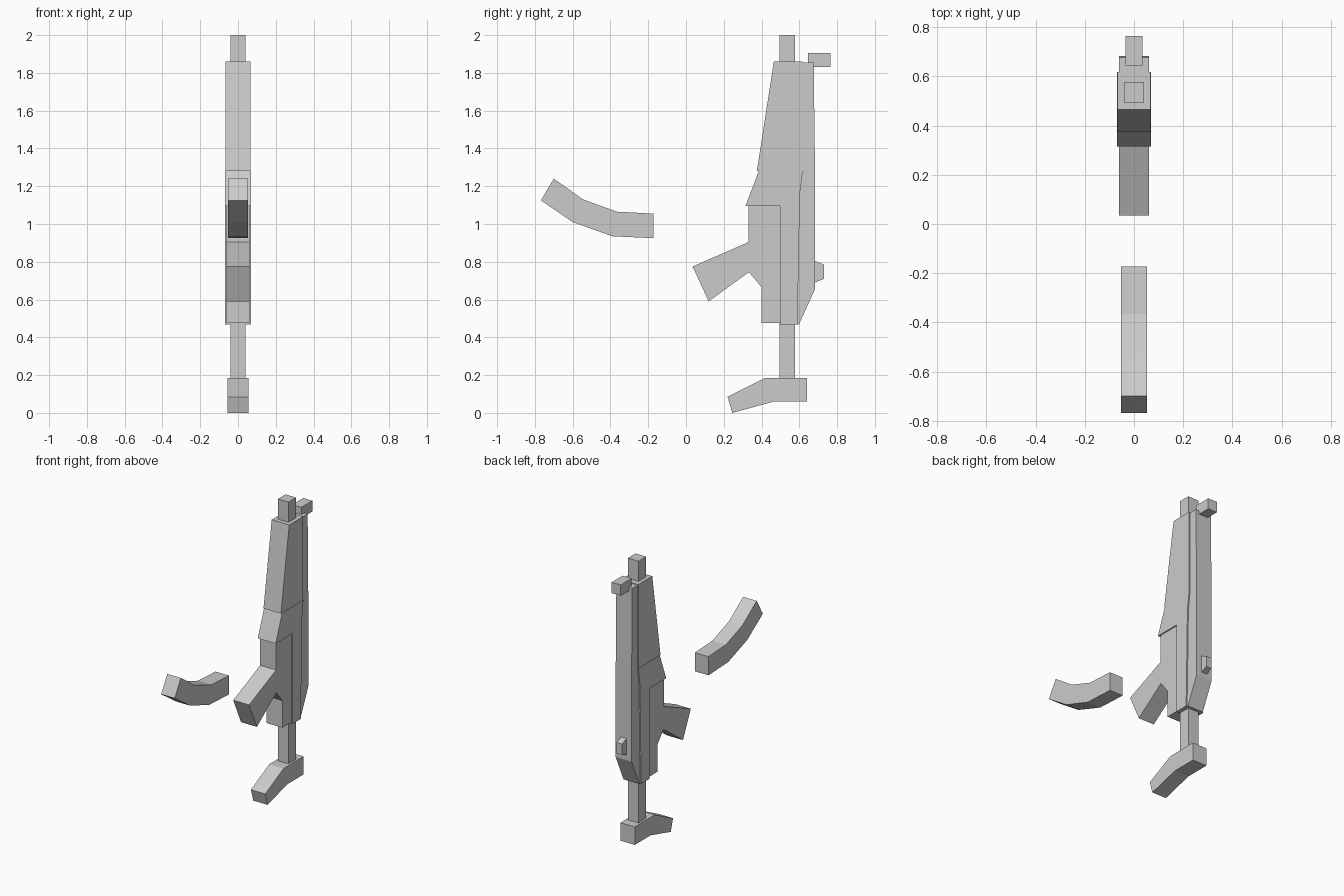
import bpy
import bmesh

cube = bpy.data.objects.get("Cube")
if cube:
    bpy.data.objects.remove(cube, do_unlink=True)

grey = bpy.data.materials.new("plain_grey")
grey.use_nodes = True
COLOR = (0.6, 0.6, 0.6, 1)
grey.diffuse_color = COLOR
grey.node_tree.nodes["Principled BSDF"].inputs["Base Color"].default_value = COLOR


def slab(name, half_width, profile):
    """Extrude a (y, z) side profile symmetrically across x."""
    bm = bmesh.new()
    face = bm.faces.new([bm.verts.new((-half_width, y, z)) for y, z in profile])
    ext = bmesh.ops.extrude_face_region(bm, geom=[face])
    verts = [g for g in ext["geom"] if isinstance(g, bmesh.types.BMVert)]
    bmesh.ops.translate(bm, verts=verts, vec=(2 * half_width, 0, 0))
    bmesh.ops.recalc_face_normals(bm, faces=bm.faces)
    mesh = bpy.data.meshes.new(name)
    bm.to_mesh(mesh)
    bm.free()
    mesh.materials.append(grey)
    obj = bpy.data.objects.new(name, mesh)
    bpy.context.collection.objects.link(obj)
    return obj


def box(name, half_width, y0, y1, z0, z1):
    return slab(name, half_width, [(y0, z0), (y1, z0), (y1, z1), (y0, z1)])


# Barrel at the top and stock rod at the bottom
box("barrel", 0.041, 0.495, 0.578, 1.8, 2.0)
box("stock_rod", 0.041, 0.495, 0.578, 0.15, 0.5)

# Angled shoulder rest
slab("stock_rest", 0.055, [(0.64, 0.06), (0.64, 0.185), (0.42, 0.185),
                           (0.22, 0.085), (0.245, 0.0), (0.465, 0.06)])

# Tapered handguard
slab("handguard", 0.067, [(0.465, 1.86), (0.375, 1.28), (0.618, 1.28), (0.618, 1.86)])

# Wide centre of the body with its stepped front
slab("receiver_core", 0.069, [(0.385, 1.28), (0.315, 1.095), (0.497, 1.095),
                              (0.497, 0.468), (0.59, 0.468), (0.603, 1.16), (0.618, 1.28)])

# Narrower lower housing and slanted grip
slab("lower_housing", 0.061, [(0.33, 1.1), (0.33, 0.75), (0.4, 0.665),
                              (0.4, 0.477), (0.51, 0.477), (0.51, 1.1)])
slab("grip", 0.061, [(0.34, 0.908), (0.035, 0.775), (0.12, 0.59), (0.34, 0.75)])

# Rear spine with a sloped end
slab("spine", 0.061, [(0.585, 0.468), (0.598, 0.468), (0.683, 0.655),
                      (0.683, 1.28), (0.676, 1.855), (0.605, 1.855)])

# Sights on the spine
box("front_sight", 0.035, 0.645, 0.765, 1.83, 1.905)
slab("rear_sight", 0.021, [(0.67, 0.69), (0.683, 0.69), (0.73, 0.71),
                           (0.73, 0.785), (0.683, 0.805), (0.67, 0.805)])

# Detached curved magazine
slab("magazine", 0.052, [(-0.768, 1.125), (-0.7, 1.24), (-0.545, 1.13), (-0.365, 1.065),
                         (-0.172, 1.055), (-0.172, 0.925), (-0.39, 0.935), (-0.6, 1.01)])
